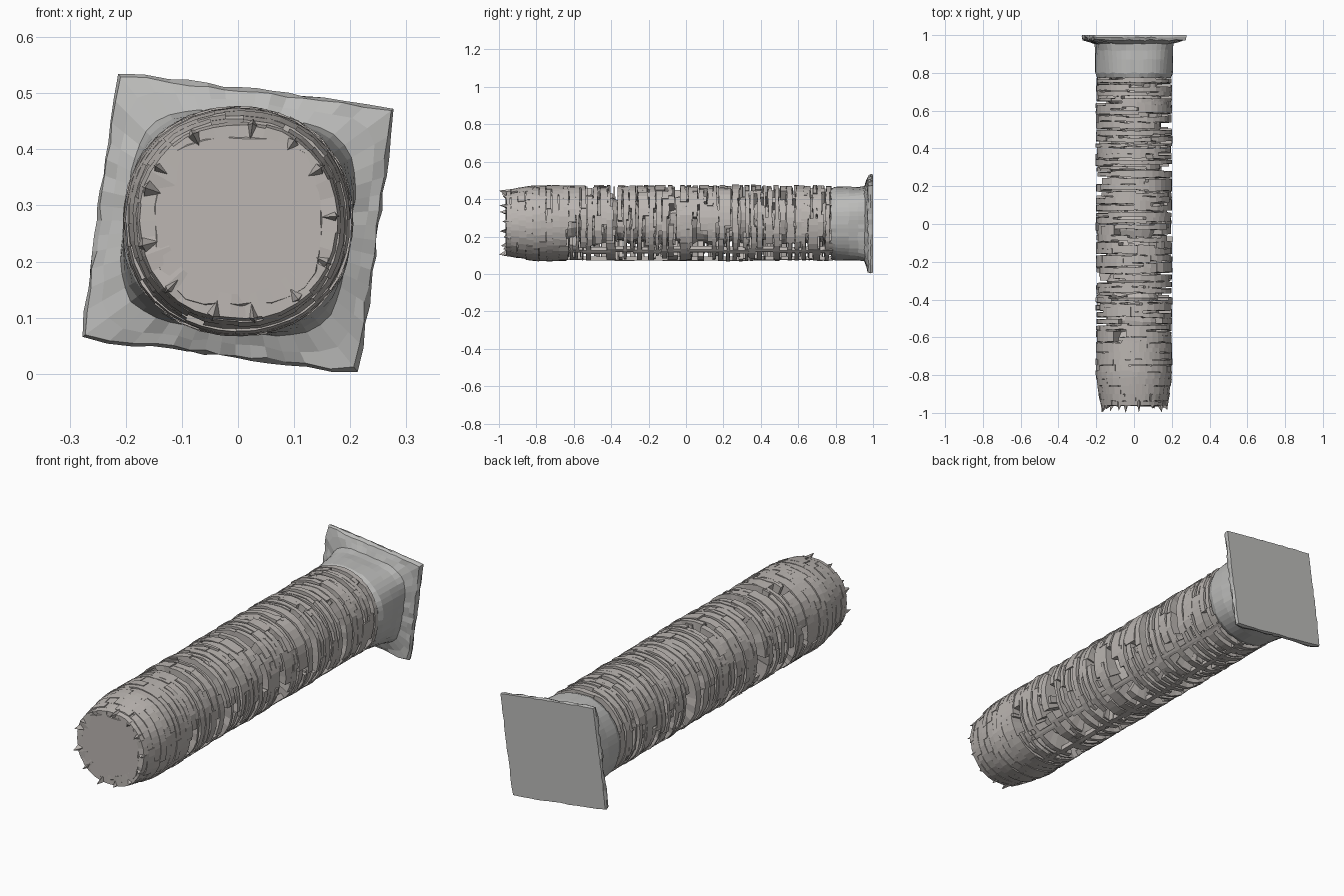
import bpy, bmesh, math, random

if "Cube" in bpy.data.objects:
    bpy.data.objects.remove(bpy.data.objects["Cube"])

random.seed(7)
U = random.uniform
CZ = 0.272          # height of the column axis
TAU = math.tau


def material(name, col):
    m = bpy.data.materials.new(name)
    m.diffuse_color = col
    m.use_nodes = True
    m.node_tree.nodes["Principled BSDF"].inputs["Base Color"].default_value = m.diffuse_color
    return m


STONE = material("grey stone", (0.50, 0.50, 0.49, 1))
WARM = material("warm stone", (0.50, 0.468, 0.445, 1))


def finish(bm, name, mat):
    bmesh.ops.recalc_face_normals(bm, faces=bm.faces[:])
    me = bpy.data.meshes.new(name)
    bm.to_mesh(me)
    bm.free()
    me.materials.append(mat)
    ob = bpy.data.objects.new(name, me)
    bpy.context.collection.objects.link(ob)
    return ob


def super_r(a, n):
    # polar radius of a unit superellipse (n=2 circle, large n square)
    return (abs(math.cos(a)) ** n + abs(math.sin(a)) ** n) ** (-1 / n)


def loft(name, sections, mat, count=48, rot=0.0, sz=1.0, cz=CZ):
    # sections: (y, radius, superellipse power, y jitter, radius jitter)
    bm = bmesh.new()
    rings = []
    for y, r, n, jy, jr in sections:
        ring = []
        for i in range(count):
            a = TAU * i / count
            q = r * super_r(a, n) - U(0, jr)
            ring.append(bm.verts.new((q * math.cos(a + rot), y + U(-jy, jy),
                                      cz + q * math.sin(a + rot) * sz)))
        rings.append(ring)
    for p, q in zip(rings, rings[1:]):
        for i in range(count):
            j = (i + 1) % count
            bm.faces.new((p[i], p[j], q[j], q[i]))
    bm.faces.new(rings[0])
    bm.faces.new(rings[-1][::-1])
    return finish(bm, name, mat)


def outer(y):
    # column radius along its length, tapering at the broken end
    if y > -0.78:
        return 0.206
    return 0.206 - 0.032 * min(1, (-0.78 - y) / 0.2) ** 1.4


def block(bm, a0, a1, y0, y1, r0, dr, jy=0.003, jr=0.004):
    # curved stone block wrapped round the axis
    steps = max(2, math.ceil((a1 - a0) / 0.2))
    prev = None
    for k in range(steps + 1):
        a = a0 + (a1 - a0) * k / steps
        ya, yb = y0 + U(-jy, jy), y1 + U(-jy, jy)
        cut = dr + U(0, jr)
        s = super_r(a, 2.15)
        quad = []
        for r, y in ((r0, ya), (outer(ya) * s - cut, ya),
                     (outer(yb) * s - cut, yb), (r0, yb)):
            quad.append(bm.verts.new((r * math.cos(a), y, CZ + r * math.sin(a))))
        if prev:
            for i in range(4):
                j = (i + 1) % 4
                bm.faces.new((prev[i], prev[j], quad[j], quad[i]))
        else:
            bm.faces.new(quad)
        prev = quad
    bm.faces.new(prev[::-1])


def angles(lo, hi):
    # random split of a full turn
    start, a, out = U(0, TAU), 0, []
    while a < TAU - 0.25:
        b = min(TAU, a + U(lo, hi))
        out.append((start + a, start + b))
        a = b
    return out


# square plinth with worn collar
loft("plinth_and_collar", [
    (0.775, 0.198, 2.1, 0.004, 0.004),
    (0.80, 0.207, 2.2, 0.003, 0.003),
    (0.87, 0.205, 2.6, 0.004, 0.003),
    (0.92, 0.200, 3.3, 0.004, 0.003),
    (0.955, 0.203, 4.0, 0.003, 0.004),
    (0.966, 0.228, 8, 0.004, 0.006),
    (0.974, 0.249, 40, 0.005, 0.008),
    (0.988, 0.254, 60, 0.003, 0.007),
    (1.0, 0.250, 60, 0, 0.006)], STONE, 56, math.radians(-7.5), 0.955, 0.269)

# irregular inner core seen between the ribs
core = []
y = -0.68
while y < 0.79:
    core.append((y, U(0.12, 0.158), 2.2, 0.006, 0.012))
    y += U(0.02, 0.045)
loft("inner_core", core, WARM, 20, 0, 0.92, 0.288)

# eroded ribs round the shaft
bm = bmesh.new()
y = -0.655
while y < 0.765:
    t = U(0.016, 0.032)
    for a0, a1 in angles(0.45, 1.5):
        low = math.sin((a0 + a1) / 2) < -0.45
        if random.random() < (0.24 if low else 0.12):
            continue
        ya, yb = y + U(-0.007, 0.006), y + t + U(-0.006, 0.010)
        if low:
            yb -= 0.006
        if random.random() < 0.12:
            yb += 0.025
        block(bm, a0, a1, ya, yb, 0.10, U(0, 0.007))
        # thin chip lying against the rib
        if random.random() < 0.4:
            m = U(a0, a1)
            block(bm, m - 0.09, m + 0.09, yb - 0.004, yb + U(0.008, 0.02),
                  0.10, U(0.003, 0.015), 0.002)
    y += t + U(0.006, 0.013)
finish(bm, "shaft_ribs", WARM)

# long strips along the underside
bm = bmesh.new()
for deg in (-90, -48, -132):
    y = -0.66
    while y < 0.77:
        d = U(0.08, 0.2)
        a = math.radians(deg) + U(-0.03, 0.03)
        block(bm, a - 0.06, a + 0.06, y, min(y + d, 0.785), 0.178, U(0.002, 0.008))
        y += d - 0.005
finish(bm, "underside_strips", WARM)

# solid broken end, built from cracked courses
bm = bmesh.new()
y = -0.962
while y < -0.65:
    t = U(0.025, 0.045)
    for a0, a1 in angles(0.25, 0.8):
        block(bm, a0, a1, y + 0.001, y + t + U(-0.004, 0.012), 0.13,
              U(0, 0.006), 0.002, 0.002)
    y += t
finish(bm, "end_courses", WARM)
loft("end_filling", [
    (-0.962, 0.152, 3.0, 0.004, 0.008), (-0.94, 0.166, 2.4, 0.004, 0.004),
    (-0.8, 0.192, 2.15, 0.004, 0.003), (-0.66, 0.19, 2.1, 0.006, 0.004)], WARM, 32)

# jagged teeth round the broken rim
bm = bmesh.new()
for i in range(13):
    a = TAU * (i + U(-0.3, 0.3)) / 13
    w, tip = U(0.06, 0.13), -0.975 - U(0, 0.025)
    if i in (3, 9):
        tip = -1.0
    pts = [(0.142, -0.955, a), (0.172, -0.945, a - w), (0.184, -0.93, a),
           (0.172, -0.945, a + w)]
    v = [bm.verts.new((r * math.cos(b), yy, CZ + r * math.sin(b))) for r, yy, b in pts]
    top = bm.verts.new((0.176 * math.cos(a), tip, CZ + 0.176 * math.sin(a)))
    bm.faces.new(v)
    for k in range(4):
        bm.faces.new((v[k], v[(k + 1) % 4], top))
finish(bm, "rim_teeth", WARM)
